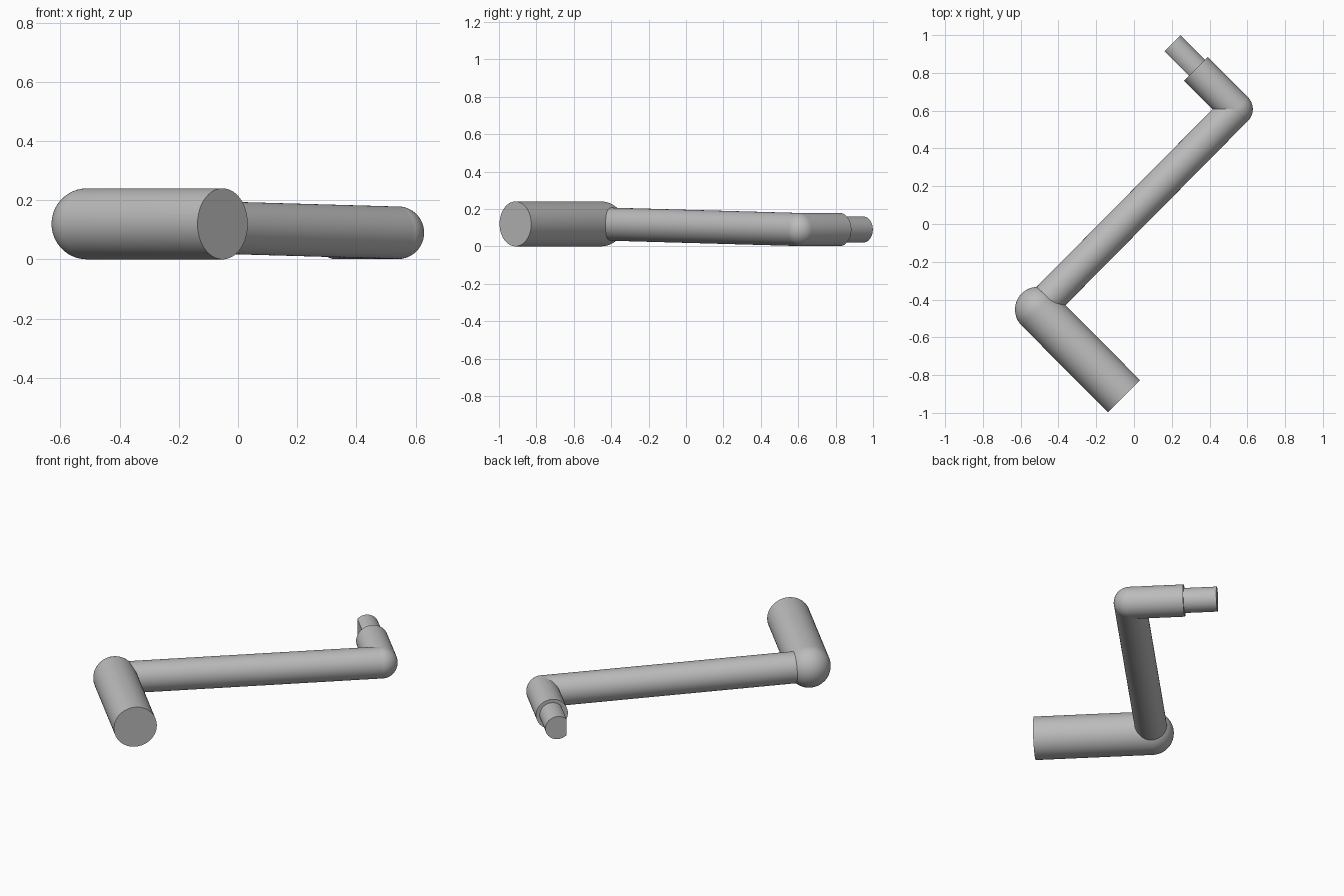
import bpy, bmesh, math
from mathutils import Vector

if "Cube" in bpy.data.objects:
    bpy.data.objects.remove(bpy.data.objects["Cube"])

grey = bpy.data.materials.new("plain grey")
grey.diffuse_color = (0.5, 0.5, 0.5, 1)
grey.use_nodes = True
grey.node_tree.nodes["Principled BSDF"].inputs["Base Color"].default_value = grey.diffuse_color

SEGMENTS = 64


def rod(name, start, end, radius, dome=False, flat=None):
    """Lathed rod from start to end; dome rounds the start, flat cuts one side at a distance from the axis."""
    start, end = Vector(start), Vector(end)
    axis = end - start
    length = axis.length
    axis.normalize()
    side = Vector((0, 0, 1)).cross(axis).normalized()
    up = axis.cross(side)
    # profile of (distance along axis, radius)
    profile = [(0, radius), (length, radius)]
    if dome:
        arc = [math.radians(90 * i / 16) for i in range(1, 16)]
        profile = [(-radius * math.cos(a), radius * math.sin(a)) for a in arc] + profile
    bm = bmesh.new()
    rings = []
    for t, r in profile:
        ring = []
        for i in range(SEGMENTS):
            a = 2 * math.pi * i / SEGMENTS
            ring.append(bm.verts.new(start + axis * t + side * r * math.cos(a) + up * r * math.sin(a)))
        rings.append(ring)
    for low, high in zip(rings, rings[1:]):
        for i in range(SEGMENTS):
            j = (i + 1) % SEGMENTS
            bm.faces.new((low[i], low[j], high[j], high[i]))
    bm.faces.new(rings[-1])
    if dome:
        tip = bm.verts.new(start - axis * radius)
        for i in range(SEGMENTS):
            bm.faces.new((tip, rings[0][(i + 1) % SEGMENTS], rings[0][i]))
    else:
        bm.faces.new(rings[0][::-1])
    # slice off the flat and close it
    if flat is not None:
        cut = bmesh.ops.bisect_plane(bm, geom=bm.verts[:] + bm.edges[:] + bm.faces[:],
                                     plane_co=start + side * flat, plane_no=side, clear_outer=True)
        edges = [e for e in cut["geom_cut"] if isinstance(e, bmesh.types.BMEdge)]
        bmesh.ops.contextual_create(bm, geom=edges)
    bmesh.ops.recalc_face_normals(bm, faces=bm.faces[:])
    mesh = bpy.data.meshes.new(name)
    bm.to_mesh(mesh)
    bm.free()
    mesh.materials.append(grey)
    obj = bpy.data.objects.new(name, mesh)
    bpy.context.collection.objects.link(obj)
    bpy.ops.object.select_all(action='DESELECT')
    obj.select_set(True)
    bpy.context.view_layer.objects.active = obj
    bpy.ops.object.shade_smooth_by_angle(angle=math.radians(35))


grip_joint = (-0.51, -0.453, 0.12)
elbow = (0.54, 0.608, 0.09)

# thick hand grip with a rounded inner end
rod("hand_grip", grip_joint, (-0.052, -0.912, 0.12), 0.12, dome=True)
# long, slightly sloping crank arm
rod("crank_arm", grip_joint, elbow, 0.0885)
# short sleeve with a rounded elbow
rod("elbow_sleeve", elbow, (0.327, 0.821, 0.09), 0.089, dome=True)
# drive peg with one flat side
rod("drive_peg", (0.36, 0.788, 0.09), (0.198, 0.95, 0.09), 0.069, flat=0.05)
